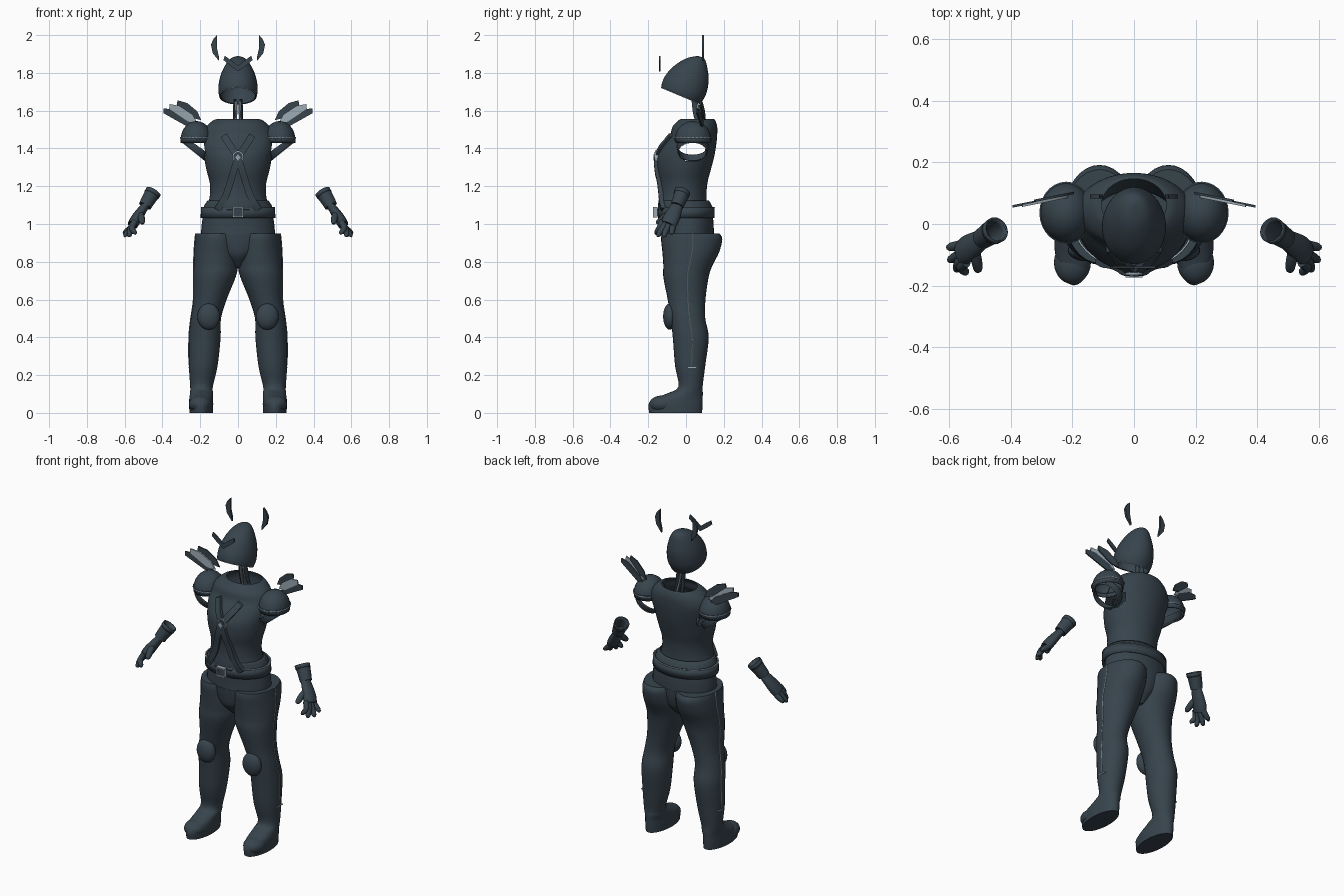
import bpy, bmesh, math
from mathutils import Vector

if "Cube" in bpy.data.objects:
    bpy.data.objects.remove(bpy.data.objects["Cube"])


def material(name, rgb):
    m = bpy.data.materials.new(name)
    m.diffuse_color = (*rgb, 1)
    m.use_nodes = True
    m.node_tree.nodes["Principled BSDF"].inputs["Base Color"].default_value = m.diffuse_color
    return m


DARK = material("dark slate", (0.038, 0.057, 0.073))
LIGHT = material("pale steel", (0.33, 0.40, 0.45))


def finish(name, bm, mat=DARK, mirror=False, angle=40, thick=0):
    bmesh.ops.recalc_face_normals(bm, faces=bm.faces[:])
    me = bpy.data.meshes.new(name)
    bm.to_mesh(me)
    bm.free()
    me.materials.append(mat)
    me.polygons.foreach_set("use_smooth", [True] * len(me.polygons))
    me.set_sharp_from_angle(angle=math.radians(angle))
    ob = bpy.data.objects.new(name, me)
    bpy.context.collection.objects.link(ob)
    if thick:
        s = ob.modifiers.new("thickness", 'SOLIDIFY')
        s.thickness = thick
    if mirror:
        m = ob.modifiers.new("mirror", 'MIRROR')
        m.use_mirror_merge = False
    return ob


def smooth_rows(rows, sub=4):
    """Catmull-Rom interpolation through rows of numbers."""
    out = []
    for i in range(len(rows) - 1):
        a, b, c, d = (rows[max(0, min(len(rows) - 1, i + k))] for k in (-1, 0, 1, 2))
        for s in range(sub):
            t = s / sub
            out.append(tuple(0.5 * (2 * q + (r - p) * t + (2 * p - 5 * q + 4 * r - w) * t * t
                       + (3 * q - p - 3 * r + w) * t ** 3) for p, q, r, w in zip(a, b, c, d)))
    return out + [tuple(rows[-1])]


def skin(rings, caps=(True, True)):
    bm = bmesh.new()
    vs = [[bm.verts.new(p) for p in r] for r in rings]
    n = len(vs[0])
    for a, b in zip(vs, vs[1:]):
        for i in range(n):
            bm.faces.new((a[i], a[(i + 1) % n], b[(i + 1) % n], b[i]))
    if caps[0]:
        bm.faces.new(vs[0])
    if caps[1]:
        bm.faces.new(vs[-1])
    return bm


def loft(rows, n=32, sub=4, caps=(True, True)):
    """Stack of level ellipses: z, cx, cy, rx, ry."""
    turns = [2 * math.pi * i / n for i in range(n)]
    return skin([[(cx + rx * math.cos(a), cy + ry * math.sin(a), z) for a in turns]
                 for z, cx, cy, rx, ry in smooth_rows(rows, sub)], caps)


def tube(rows, n=12, sub=3, caps=(True, True), flat=1.0):
    """Round tube: x, y, z, radius; flat scales the thin direction."""
    rows = smooth_rows(rows, sub)
    rings = []
    for i, (x, y, z, r) in enumerate(rows):
        d = Vector(rows[min(i + 1, len(rows) - 1)][:3]) - Vector(rows[max(i - 1, 0)][:3])
        v = d.cross(Vector((0, 1, 0))).normalized()
        w = v.cross(d).normalized()
        rings.append([Vector((x, y, z)) + r * (flat * v * math.cos(a) + w * math.sin(a))
                      for a in (2 * math.pi * k / n for k in range(n))])
    return skin(rings, caps)


def plate(pts, yf, t):
    """Flat x-z outline with thickness t along y."""
    return skin([[(x, yf(x) + s * t / 2, z) for x, z in pts] for s in (-1, 1)])


def ellipsoid(c, r, seg=28):
    bm = bmesh.new()
    bmesh.ops.create_uvsphere(bm, u_segments=seg, v_segments=seg // 2, radius=1)
    for v in bm.verts:
        v.co = Vector(c) + Vector(a * b for a, b in zip(v.co, r))
    return bm


def box(c, s):
    bm = bmesh.new()
    bmesh.ops.create_cube(bm, size=1)
    for v in bm.verts:
        v.co = Vector(c) + Vector(a * b for a, b in zip(v.co, s))
    return bm


def cut(bm, co, no):
    """Keep only the side of the plane that the normal points to."""
    bmesh.ops.bisect_plane(bm, geom=bm.verts[:] + bm.edges[:] + bm.faces[:], plane_co=co,
                           plane_no=no, clear_inner=True)
    return bm


OPEN = (False, False)

# Legs with boots, toes, knee pads, side seams
LEG = [(0, .195, -.055, .062, .14), (.045, .195, -.055, .064, .143), (.075, .195, -.042, .063, .13),
       (.105, .193, -.003, .061, .092), (.14, .193, .024, .06, .064), (.25, .184, .022, .076, .08),
       (.4, .176, .025, .084, .095), (.5, .17, .01, .08, .092), (.6, .148, .003, .088, .1),
       (.72, .124, 0, .112, .12), (.78, .117, .01, .118, .13), (.85, .113, .025, .12, .15),
       (.92, .112, .03, .116, .162), (.95, .112, .025, .112, .152)]
finish("leg", loft(LEG), mirror=True)
finish("toe", ellipsoid((.2, -.125, .046), (.06, .07, .046)), mirror=True)
finish("knee_pad", ellipsoid((.155, -.085, .51), (.06, .036, .07)), mirror=True)
seam = [(cx + rx, cy + .008, z, .003) for z, cx, cy, rx, ry in LEG[5:]]
finish("leg_seam", tube(seam, 6), LIGHT, True)
finish("boot_clasp", box((.257, .035, .24), (.008, .05, .005)), LIGHT, True)

# Hips, seat and belt
finish("seat", loft([(.77, 0, .01, .02, .06), (.83, 0, .01, .1, .115), (.89, 0, .012, .165, .132),
                     (.945, 0, .012, .198, .137)]))
finish("hips", loft([(.935, 0, .012, .197, .136), (1.0, 0, .012, .192, .134), (1.06, 0, .008, .182, .132)]))
finish("belt", loft([(1.032, 0, .002, .198, .15), (1.088, 0, .002, .196, .15)], 40, 1, OPEN), thick=.014)
finish("belt_trim", loft([(1.087, 0, .002, .197, .151), (1.0905, 0, .002, .197, .151)], 40, 1, OPEN),
       LIGHT, thick=.006)
for s in (-1, 1):
    finish("buckle_side", box((s * .024, -.162, 1.063), (.008, .024, .056)), LIGHT)
    finish("buckle_bar", box((0, -.162, 1.063 + s * .024), (.05, .024, .008)), LIGHT)
finish("buckle_plate", box((0, -.155, 1.063), (.04, .02, .04)))

# Torso shell, open at neck and arms
TORSO = [(1.06, 0, -.012, .17, .135), (1.1, 0, -.018, .16, .13), (1.16, 0, -.016, .148, .125),
         (1.22, 0, -.014, .15, .128), (1.29, 0, -.01, .168, .142), (1.36, 0, 0, .18, .15),
         (1.42, 0, .02, .19, .14), (1.47, 0, .04, .188, .125), (1.515, 0, .047, .168, .118),
         (1.548, 0, .057, .132, .098), (1.556, 0, .062, .105, .085)]
bm = loft(TORSO, 56, 5, (True, False))
hole = [f for f in bm.faces if abs(f.calc_center_median().x) > .1 and
        ((f.calc_center_median().y - .03) / .068) ** 2 + ((f.calc_center_median().z - 1.395) / .065) ** 2 < 1]
bmesh.ops.delete(bm, geom=hole, context='FACES')
finish("torso", bm)
finish("jacket_hem", loft([(1.075, 0, -.002, .186, .147), (1.1, 0, -.004, .178, .14), (1.125, 0, -.012, .16, .132)],
                          40, 2, OPEN), thick=.004)
FINE = smooth_rows(TORSO, 8)


def front_y(x, z):
    row = min(FINE, key=lambda r: abs(r[0] - z))
    return row[2] - row[4] * math.sqrt(max(0, 1 - (x / row[3]) ** 2))


# Crossed chest straps with medallion
path = smooth_rows([(-.075, 1.47), (-.045, 1.42), (0, 1.35), (.035, 1.24), (.065, 1.15), (.11, 1.075)], 5)
strap = [(x, front_y(x, z) - .004, z, .018) for x, z in path]
rings = []
for i, (x, y, z, w) in enumerate(strap):
    a, b = strap[max(i - 1, 0)], strap[min(i + 1, len(strap) - 1)]
    side = Vector((b[2] - a[2], 0, a[0] - b[0])).normalized() * w
    c = Vector((x, y, z))
    out = Vector((0, .012, 0))
    rings.append([c - side - out, c + side - out, c + side + out, c - side + out])
finish("chest_strap", skin(rings), mirror=True)


def disc(r, y0, y1, n):
    return skin([[(r * math.cos(2 * math.pi * k / n), y, 1.352 + 1.2 * r * math.sin(2 * math.pi * k / n))
                  for k in range(n)] for y in (y0, y1)])


finish("medallion_rim", disc(.03, -.165, -.14, 24), LIGHT)
finish("medallion_face", disc(.025, -.168, -.145, 24))
finish("medallion_gem", disc(.014, -.172, -.15, 4), LIGHT)

# Sleeves, shoulder domes and trim
finish("sleeve", tube([(.212, .035, 1.412, .085), (.222, .035, 1.398, .083), (.235, .035, 1.382, .078)],
                      28, 2, OPEN), mirror=True, thick=.005)
finish("sleeve_trim", tube([(.2335, .035, 1.384, .08), (.2355, .035, 1.3815, .08)], 28, 1, OPEN),
       LIGHT, True, thick=.003)
finish("shoulder_dome", cut(ellipsoid((.22, .037, 1.445), (.084, .097, .1)), (.22, 0, 1.445), (.15, 0, 1)),
       mirror=True, thick=.005)
finish("shoulder_band", loft([(1.428, .222, .037, .082, .092), (1.46, .22, .037, .086, .099)], 28, 1, OPEN),
       mirror=True, thick=.006)
finish("shoulder_trim", loft([(1.453, .22, .037, .0875, .1005), (1.458, .22, .037, .0875, .1005)], 28, 1, OPEN),
       LIGHT, True, thick=.003)

# Shoulder blades: three slanted fins, the middle one pale
for k, (x0, z0, x1, z1, w, m) in enumerate([(.195, 1.55, .32, 1.655, .022, DARK),
                                            (.215, 1.535, .362, 1.635, .022, LIGHT),
                                            (.222, 1.515, .395, 1.612, .022, DARK)]):
    a, b = Vector((x0, z0)), Vector((x1, z1))
    d = (b - a).normalized()
    s = Vector((-d.y, d.x)) * w
    pts = [a, a + d * .045 - s, b - d * .012 - s, b, b - d * .05 + s, a + d * .045 + s]
    finish("shoulder_fin", plate([tuple(p) for p in pts],
                                 lambda x, k=k: .1 - (x - .2) * .2 - (0, .008, .004)[k], .008), m, True)

# Helmet with slanted open rim and thin rim trim
HELM = [(1.6, 0, .005, .05, .05), (1.64, 0, 0, .08, .08), (1.68, 0, -.007, .1, .11),
        (1.72, 0, -.008, .104, .123), (1.77, 0, .001, .097, .119), (1.82, 0, .016, .079, .098),
        (1.86, 0, .037, .055, .068), (1.88, 0, .051, .032, .04), (1.889, 0, .06, .004, .005)]
SLANT = Vector((0, .42, 1)).normalized()
FRONT = Vector((0, -.13, 1.72))
finish("helmet", cut(loft(HELM, 36, 4, (False, True)), FRONT, SLANT), thick=.006)
bm = cut(cut(loft(HELM, 36, 4, (False, True)), FRONT, SLANT), FRONT + SLANT * .0035, -SLANT)
finish("helmet_rim", bm, LIGHT, thick=-.0015)

# Neck straps with pale edges
finish("neck_strap", tube([(.016, .045, 1.66, .017), (.018, .055, 1.58, .017), (.024, .078, 1.5, .012)],
                          10, 3, flat=.5), mirror=True)
finish("neck_strap_edge", tube([(.008, .036, 1.65, .006), (.01, .046, 1.58, .006), (.015, .068, 1.51, .006)],
                               8), LIGHT, True)

# Floating horns and brow crest
finish("horn", plate([(.112, 2), (.13, 1.98), (.143, 1.95), (.134, 1.905), (.1, 1.862), (.101, 1.885),
                      (.11, 1.925), (.11, 1.97)], lambda x: .09, .013), mirror=True)
finish("brow_crest", plate([(0, 1.808), (.045, 1.84), (.077, 1.868), (.07, 1.89), (.035, 1.866), (0, 1.838)],
                           lambda x: -.14, .008), mirror=True)

# Gauntlets: cuff, palm, fingers and thumb
finish("cuff", tube([(.45, -.02, 1.168, .041), (.47, -.032, 1.135, .038), (.493, -.048, 1.095, .034)],
                    24, 2, (False, True)), mirror=True, thick=.005)
finish("cuff_band", tube([(.447, -.019, 1.172, .043), (.458, -.026, 1.154, .042)], 24, 1, OPEN),
       mirror=True, thick=.005)
finish("palm", tube([(.485, -.045, 1.105, .031), (.51, -.06, 1.07, .038), (.54, -.08, 1.025, .045),
                     (.558, -.095, .995, .042)], 16, 3, flat=.65), mirror=True)
for i, (x, y, z) in enumerate([(.548, -.155, .945), (.575, -.145, .932), (.594, -.115, .932), (.597, -.075, .945)]):
    ky = -.125 + i * .02
    finish("finger", tube([(.545, ky, 1.015, .016), (.568 - .006 * (i == 0), (ky + y) / 2, .98, .0165),
                           (x, y, z + .01, .0135), (x + .001, y - .002, z, .007)], 10), mirror=True)
finish("thumb", tube([(.52, -.075, 1.06, .018), (.512, -.115, 1.035, .0185), (.507, -.145, 1.01, .015),
                      (.506, -.152, 1.0, .007)], 10), mirror=True)
